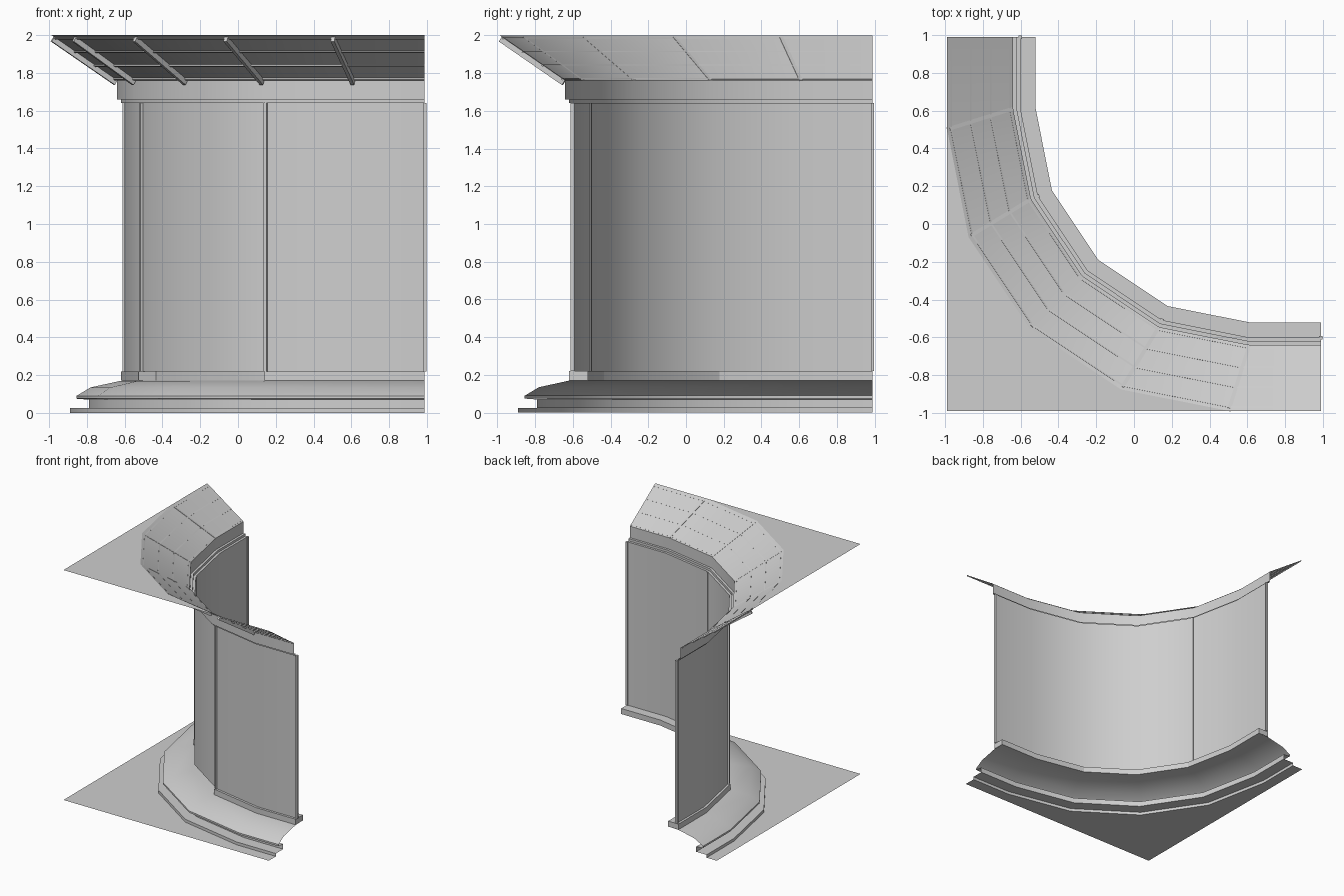
import bpy, bmesh
from math import cos, sin, radians
from mathutils import Vector

cube = bpy.data.objects.get("Cube")
if cube:
    bpy.data.objects.remove(cube, do_unlink=True)

END = 0.988      # straight ends of the corner
CENTRE = 0.61    # centre of the rounded corner
EAVE_CENTRE = 0.5

mat = bpy.data.materials.new("plain_grey")
mat.use_nodes = True
GREY = (0.62, 0.62, 0.62, 1)
mat.diffuse_color = GREY
mat.node_tree.nodes["Principled BSDF"].inputs["Base Color"].default_value = GREY


def path(d, z, c=CENTRE):
    """Corner path whose straight runs lie d from the axes."""
    pts = [Vector((END, -d, z))]
    for i in range(5):
        a = radians(22.5 * i)
        pts.append(Vector((c - (c + d) * sin(a), c - (c + d) * cos(a), z)))
    return pts + [Vector((-d, END, z))]


def finish(name, bm, smooth=False):
    mesh = bpy.data.meshes.new(name)
    bm.to_mesh(mesh)
    bm.free()
    mesh.materials.append(mat)
    ob = bpy.data.objects.new(name, mesh)
    bpy.context.collection.objects.link(ob)
    if smooth:
        bpy.ops.object.select_all(action='DESELECT')
        ob.select_set(True)
        bpy.context.view_layer.objects.active = ob
        bpy.ops.object.shade_smooth_by_angle(angle=radians(30))
    return ob


def sweep(name, rows, first=0, last=6, caps=False):
    """Sheet through a list of corner paths, from one path point to another."""
    bm = bmesh.new()
    grid = [[bm.verts.new(p) for p in row[first:last + 1]] for row in rows]
    for lower, upper in zip(grid, grid[1:]):
        for j in range(last - first):
            bm.faces.new((lower[j], upper[j], upper[j + 1], lower[j + 1]))
    if caps:
        bm.faces.new([row[0] for row in reversed(grid)])
        bm.faces.new([row[-1] for row in grid])
    return finish(name, bm, True)


def beam(bm, a, b, normal, width, low, high):
    """Rectangular bar from a to b, reaching low..high along the normal."""
    along = (b - a).normalized()
    normal = (normal - along * normal.dot(along)).normalized()
    side = along.cross(normal) * width / 2
    ends = [[bm.verts.new(p + side * s + normal * h)
             for s, h in ((-1, low), (1, low), (1, high), (-1, high))]
            for p in (a, b)]
    for k in range(4):
        n = (k + 1) % 4
        bm.faces.new((ends[0][k], ends[0][n], ends[1][n], ends[1][k]))
    bm.faces.new(ends[0][::-1])
    bm.faces.new(ends[1])


def plate(name, points):
    bm = bmesh.new()
    face = bm.faces.new([bm.verts.new(p) for p in points])
    face.normal_update()
    if face.normal.z < 0:
        face.normal_flip()
    bmesh.ops.triangulate(bm, faces=[face])
    return finish(name, bm)


# Stepped base and sloping skirt
base = [(.89, 0), (.89, .025), (.79, .025), (.79, .07), (.855, .075),
        (.855, .09), (.78, .135), (.62, .17), (.52, .172)]
sweep("base_skirt", [path(d, z) for d, z in base])

# Curb: full blocks at both sides, set back in the middle bay
curb = [path(d, z) for d, z in ((.62, .172), (.62, .22), (.52, .22), (.52, .172))]
sweep("curb_front", curb, 0, 2, True)
sweep("curb_side", curb, 4, 6, True)
sweep("curb_middle", [path(.52, .172), path(.52, .22), path(.60, .22)], 2, 4)

# Curved wall panel and stepped cornice
sweep("wall_panel", [path(.60, .22), path(.60, 1.64)])
cornice = [(.60, 1.64), (.62, 1.64), (.62, 1.66), (.64, 1.66), (.64, 1.76)]
sweep("cornice", [path(d, z) for d, z in cornice])

# Upright bars at the bay joints and ends
bm = bmesh.new()
for i in (0, 2, 4, 6):
    foot, head = path(.60, .22)[i], path(.60, 1.64)[i]
    outward = foot - path(.52, .22)[i]
    beam(bm, foot, head, outward, .018, -.008, .012)
finish("wall_bars", bm)

# Flared eave
inner, outer = path(.64, 1.76), path(END, 2, EAVE_CENTRE)
sweep("eave", [inner, outer])

# Rafters and thin battens below the eave
bm = bmesh.new()
for i in range(1, 6):
    radial = outer[i] - inner[i]
    down = Vector((radial.x, radial.y, -1.5))
    beam(bm, inner[i], outer[i].lerp(inner[i], .04), down, .02, -.002, .028)
finish("eave_rafters", bm)

bm = bmesh.new()
for t in (.04, .34, .64, .94):
    line = [a.lerp(b, t) for a, b in zip(inner, outer)]
    for i in range(6):
        slope = outer[i] - inner[i] + outer[i + 1] - inner[i + 1]
        normal = slope.cross(line[i + 1] - line[i])
        if normal.z > 0:
            normal.negate()
        beam(bm, line[i], line[i + 1], normal, .01, -.001, .008)
finish("eave_battens", bm)

# Flat plates filling the outer corner at the top and on the ground
plate("top_plate", outer[1:6] + [Vector((-END, -END, 2))])
plate("ground_plate", path(.89, 0) + [Vector((-END, END, 0)),
      Vector((-END, -END, 0)), Vector((END, -END, 0))])
